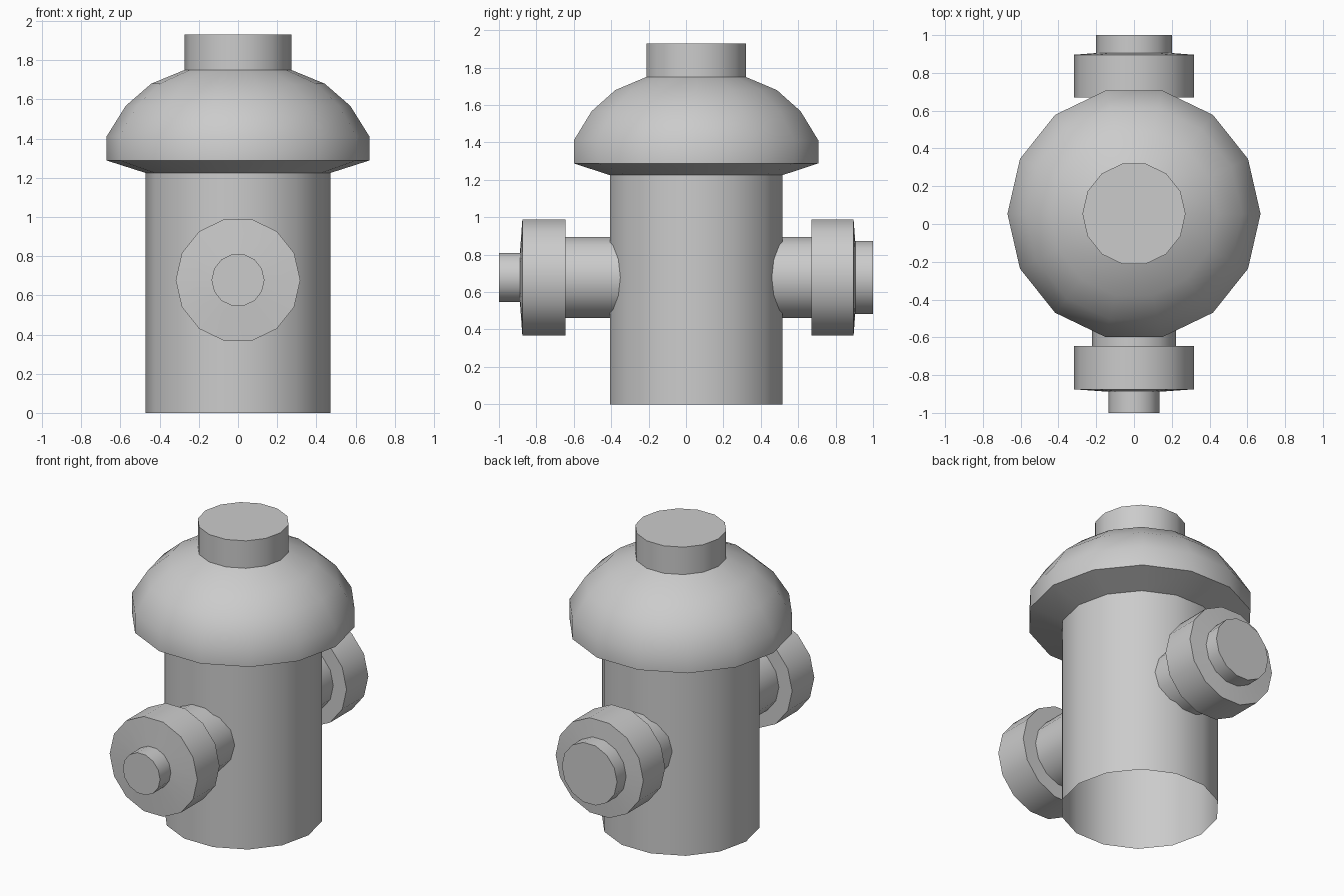
import bpy, bmesh, math
from mathutils import Matrix

if "Cube" in bpy.data.objects:
    bpy.data.objects.remove(bpy.data.objects["Cube"])

SIDES = 14
CENTRE_Y = 0.054


def lathe(name, profile, matrix, cap_start=False, cap_end=False):
    """Turn (radius, height) pairs into a 14-sided smooth-shaded part."""
    bm = bmesh.new()
    rings = []
    for r, h in profile:
        rings.append([bm.verts.new((r * math.cos(a), r * math.sin(a), h))
                      for a in (2 * math.pi * i / SIDES for i in range(SIDES))])
    for lo, hi in zip(rings, rings[1:]):
        for i in range(SIDES):
            j = (i + 1) % SIDES
            bm.faces.new((lo[i], lo[j], hi[j], hi[i]))
    if cap_start:
        bm.faces.new(rings[0][::-1])
    if cap_end:
        bm.faces.new(rings[-1])
    bm.transform(matrix)
    mesh = bpy.data.meshes.new(name)
    bm.to_mesh(mesh)
    bm.free()
    obj = bpy.data.objects.new(name, mesh)
    bpy.context.collection.objects.link(obj)
    bpy.ops.object.select_all(action='DESELECT')
    obj.select_set(True)
    bpy.context.view_layer.objects.active = obj
    bpy.ops.object.shade_smooth_by_angle(angle=math.radians(35))
    return obj


# Barrel, open underneath
upright = Matrix.Translation((0, CENTRE_Y, 0))
lathe("barrel", [(0.473, 0), (0.473, 1.225)], upright)

# Domed bonnet with flared rim and top knob
lathe("bonnet", [(0.473, 1.225), (0.67, 1.288), (0.67, 1.412), (0.573, 1.567),
                 (0.443, 1.68), (0.273, 1.75)], upright)
lathe("top_knob", [(0.273, 1.75), (0.273, 1.93)], upright, cap_end=True)


# Side outlets: pipe, collar and end plug, pointing along +y or -y
def outlet(prefix, direction, root, collar_in, collar_out, face, plug_r):
    turn = (Matrix.Translation((0, 0, 0.678))
            @ Matrix.Rotation(-direction * math.pi / 2, 4, 'X'))
    lathe(prefix + "_pipe", [(0.222, root), (0.222, collar_in)], turn)
    lathe(prefix + "_collar", [(0.222, collar_in), (0.318, collar_in),
                               (0.318, collar_out), (plug_r, face)], turn)
    lathe(prefix + "_plug", [(plug_r, face), (plug_r, 1.0)], turn, cap_end=True)


outlet("front_outlet", -1, 0.33, 0.645, 0.875, 0.888, 0.135)
outlet("back_outlet", 1, 0.43, 0.67, 0.896, 0.905, 0.2)
